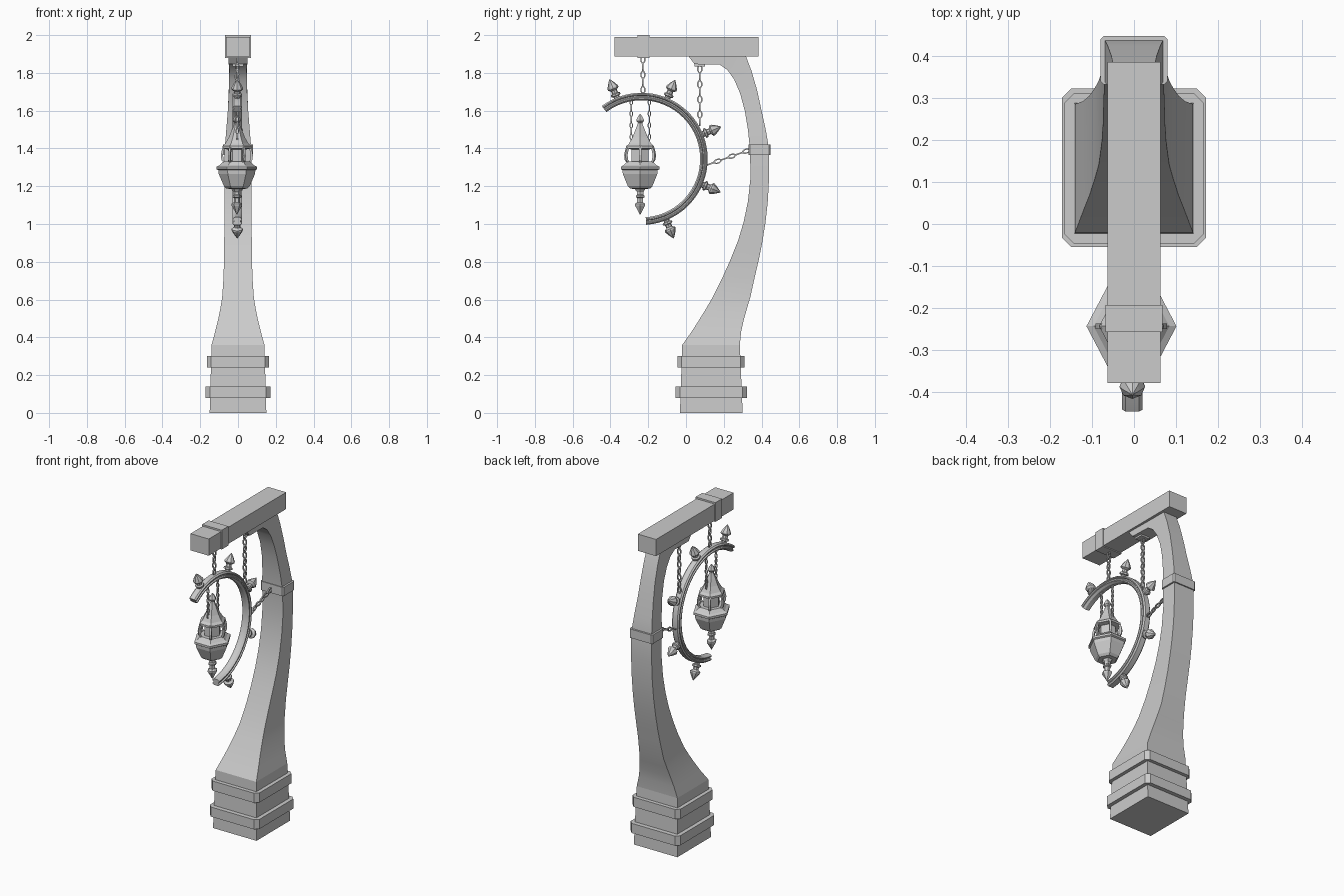
import bpy, bmesh, math
from mathutils import Matrix, Vector

if "Cube" in bpy.data.objects:
    bpy.data.objects.remove(bpy.data.objects["Cube"])

CX, CY, CZ = -0.004, -0.235, 1.345      # centre of the hanging hoop
LY = -0.243                             # lantern axis


def finish(name, bm, smooth=False):
    bmesh.ops.remove_doubles(bm, verts=bm.verts, dist=1e-5)
    bmesh.ops.recalc_face_normals(bm, faces=bm.faces)
    me = bpy.data.meshes.new(name)
    bm.to_mesh(me)
    bm.free()
    ob = bpy.data.objects.new(name, me)
    bpy.context.collection.objects.link(ob)
    if smooth:
        bpy.ops.object.select_all(action='DESELECT')
        ob.select_set(True)
        bpy.context.view_layer.objects.active = ob
        bpy.ops.object.shade_smooth_by_angle(angle=math.radians(28))
    return ob


def skin(bm, rings, closed=False):
    """Join equal-length rings of points with quads, capping the open ends."""
    vs = [[bm.verts.new(p) for p in r] for r in rings]
    n = len(vs[0])
    for i in range(len(vs) if closed else len(vs) - 1):
        a, b = vs[i], vs[(i + 1) % len(vs)]
        for j in range(n):
            bm.faces.new((a[j], a[(j + 1) % n], b[(j + 1) % n], b[j]))
    if not closed:
        bm.faces.new(vs[0][::-1])
        bm.faces.new(vs[-1])


def lathe(bm, profile, n, mat, turn=0.0):
    skin(bm, [[mat @ Vector((r * math.cos(turn + math.tau * k / n),
                             r * math.sin(turn + math.tau * k / n), z))
               for k in range(n)] for r, z in profile])


def box(name, x0, x1, y0, y1, z0, z1, chamfer=0.0):
    c = chamfer
    plan = [(x0 + c, y0), (x1 - c, y0), (x1, y0 + c), (x1, y1 - c),
            (x1 - c, y1), (x0 + c, y1), (x0, y1 - c), (x0, y0 + c)]
    if not c:
        plan = plan[0::2]
        plan = [(x0, y0), (x1, y0), (x1, y1), (x0, y1)]
    bm = bmesh.new()
    skin(bm, [[(x, y, z) for x, y in plan] for z in (z0, z1)])
    return finish(name, bm)


def chain(name, p, q, count, width, wire):
    """Row of stretched links from p to q, each turned a quarter from the last."""
    p, q = Vector(p), Vector(q)
    d = q - p
    half = d.length / count * 0.62
    side = Vector((1, 0, 0))
    other = d.normalized().cross(side)
    bm = bmesh.new()
    for i in range(count):
        c = p + d * (i + 0.5) / count
        u, w = (side, other) if i % 2 else (other, side)
        rings = []
        for k in range(8):
            a = math.tau * (k + 0.5) / 8
            rad = u * math.cos(a) * 0.9 + d.normalized() * math.sin(a)
            mid = c + u * math.cos(a) * (width / 2 - wire) \
                + d.normalized() * math.sin(a) * (half - wire)
            rings.append([mid + rad * wire * math.cos(t) + w * wire * math.sin(t)
                          for t in [math.tau * (m + .5) / 4 for m in range(4)]])
        skin(bm, rings, closed=True)
    return finish(name, bm)


# Curved post: front y,z / back y,z / half width, ending in the bracket below the beam
sections = [
    (-.02, .36, .285, .36, .14), (.03, .43, .292, .43, .121), (.068, .49, .305, .49, .106),
    (.105, .55, .322, .55, .094), (.14, .61, .34, .61, .084), (.19, .71, .362, .71, .077),
    (.235, .81, .385, .81, .074), (.275, .91, .405, .91, .073), (.305, 1.01, .421, 1.01, .072),
    (.328, 1.12, .433, 1.12, .071), (.342, 1.25, .44, 1.25, .071), (.338, 1.40, .439, 1.40, .07),
    (.328, 1.50, .422, 1.50, .062), (.311, 1.60, .40, 1.60, .054), (.287, 1.69, .376, 1.71, .049),
    (.255, 1.765, .347, 1.81, .047), (.22, 1.815, .318, 1.886, .046),
    (.178, 1.844, .18, 1.886, .047), (.045, 1.846, .015, 1.886, .05)]
bm = bmesh.new()
skin(bm, [[(-h, fy, fz), (h, fy, fz), (h, by, bz), (-h, by, bz)]
          for fy, fz, by, bz, h in sections])
finish("post", bm, True)

# Tapered base with two chamfered bands
bm = bmesh.new()
skin(bm, [[(-h, a, z), (h, a, z), (h, b, z), (-h, b, z)]
          for a, b, z, h in ((-.032, .30, 0, .15), (-.02, .285, .36, .14))])
finish("base", bm)
box("lower_band", -.171, .171, -.055, .322, .08, .14, .022)
box("upper_band", -.165, .165, -.046, .311, .24, .30, .022)

# Collar on the post and crossbeam with its strap
box("post_collar", -.08, .08, .332, .447, 1.365, 1.42, .008)
box("beam", -.063, .063, -.378, .385, 1.886, 1.99)
box("beam_strap", -.068, .068, -.257, -.192, 1.88, 2.0)
box("bracket_chain_mount", -.03, .03, .046, .1, 1.835, 1.86)

# Open hoop with a stepped cross-section (x, radius)
section = [(-.012, .31), (.012, .31), (.024, .318), (.024, .324), (.017, .328), (.017, .334),
           (.024, .338), (.024, .343), (.016, .35), (-.016, .35), (-.024, .343), (-.024, .338),
           (-.017, .334), (-.017, .328), (-.024, .324), (-.024, .318)]
rings = []
for i in range(37):
    a = math.radians(-86 + 213 * i / 36)
    rings.append([(CX + x, CY + r * math.cos(a), CZ + r * math.sin(a)) for x, r in section])
bm = bmesh.new()
skin(bm, rings)
finish("hoop", bm, True)

# Five finials pointing outward from the hoop
finial = [(.016, .335), (.016, .358), (.026, .361), (.026, .371), (.017, .375), (.016, .39),
          (.03, .40), (.03, .408), (.018, .43), (.002, .453)]
bm = bmesh.new()
for deg in (112, 67, 22, -23, -68):
    mat = Matrix.Translation((CX, CY, CZ)) @ Matrix.Rotation(math.radians(deg - 90), 4, 'X')
    lathe(bm, finial, 8, mat)
finish("hoop_finials", bm)

# Six-sided lantern: roof, glass core, bowl with drop
place = Matrix.Translation((-.006, LY, 0)) @ Matrix.Diagonal((1, 1.1, 1, 1))
parts = {
    "lantern_roof": [(.05, 1.395), (.077, 1.40), (.077, 1.412), (.062, 1.425), (.042, 1.46),
                     (.026, 1.50), (.015, 1.525), (.012, 1.535), (.021, 1.545), (.021, 1.553),
                     (.011, 1.57), (.002, 1.582)],
    "lantern_core": [(.047, 1.315), (.047, 1.40)],
    "lantern_bowl": [(.002, 1.185), (.055, 1.187), (.068, 1.20), (.096, 1.265), (.098, 1.285),
                     (.107, 1.29), (.107, 1.303), (.09, 1.312), (.072, 1.33), (.002, 1.33)],
    "lantern_drop": [(.034, 1.195), (.024, 1.178), (.018, 1.17), (.018, 1.155), (.024, 1.15),
                     (.024, 1.142), (.016, 1.138), (.016, 1.115), (.028, 1.107), (.028, 1.098),
                     (.015, 1.075), (.002, 1.05)]}
for name, prof in parts.items():
    bm = bmesh.new()
    lathe(bm, prof, 6, place)
    finish(name, bm)

# Bowed cage bars at the lantern corners
bm = bmesh.new()
for k in range(6):
    mat = place @ Matrix.Rotation(math.tau * k / 6, 4, 'Z')
    skin(bm, [[mat @ Vector((r + dx, dy, z)) for dx, dy in
               ((-.006, -.006), (.006, -.006), (.006, .006), (-.006, .006))]
              for r, z in ((.062, 1.32), (.076, 1.34), (.079, 1.365), (.074, 1.39), (.066, 1.415))])
finish("lantern_cage", bm)

# Chains: beam to hoop, bracket to hoop, post to hoop, hoop to lantern
chain("beam_chain", (CX, -.228, 1.89), (CX, -.228, 1.69), 5, .032, .0055)
chain("bracket_chain", (CX, .073, 1.84), (CX, .073, 1.52), 8, .034, .0055)
chain("post_chain", (CX, .337, 1.392), (CX, .11, 1.312), 6, .032, .0055)
for label, y in (("front", -.29), ("rear", -.194)):
    chain("lantern_chain_" + label, (CX, y, 1.66), (CX, y, 1.415), 8, .022, .004)
